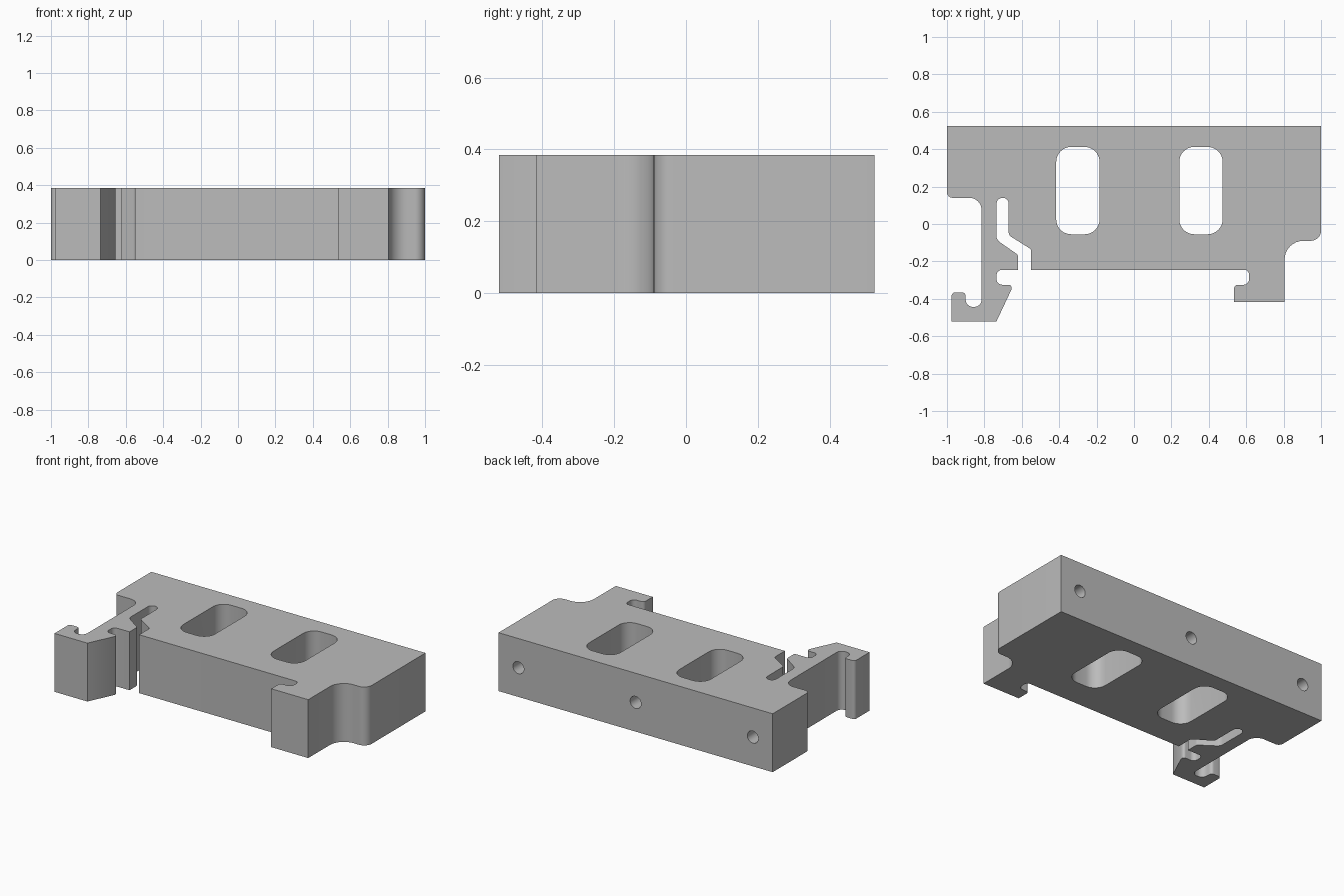
import bpy, bmesh, math
from mathutils import Vector, Matrix

if "Cube" in bpy.data.objects:
    bpy.data.objects.remove(bpy.data.objects["Cube"], do_unlink=True)

HEIGHT = 0.385

grey = bpy.data.materials.new("plain grey")
grey.use_nodes = True
grey.diffuse_color = (0.5, 0.5, 0.5, 1)
grey.node_tree.nodes["Principled BSDF"].inputs["Base Color"].default_value = (0.5, 0.5, 0.5, 1)


def rounded(corners, steps=8):
    """Outline from (x, y, radius) corners, each filleted by its radius."""
    out = []
    for i, (x, y, r) in enumerate(corners):
        p = Vector((x, y))
        if r == 0:
            out.append(p)
            continue
        a = (Vector(corners[i - 1][:2]) - p).normalized()
        b = (Vector(corners[(i + 1) % len(corners)][:2]) - p).normalized()
        half = a.angle(b) / 2
        centre = p + (a + b).normalized() * (r / math.sin(half))
        start = p + a * (r / math.tan(half)) - centre
        end = p + b * (r / math.tan(half)) - centre
        sweep = start.angle_signed(end)
        for k in range(steps + 1):
            out.append(centre + Matrix.Rotation(-sweep * k / steps, 2) @ start)
    return out


def prism(name, outline, z0, z1):
    bm = bmesh.new()
    face = bm.faces.new([bm.verts.new((p.x, p.y, z0)) for p in outline])
    top = bmesh.ops.extrude_face_region(bm, geom=[face])["geom"]
    bmesh.ops.translate(bm, vec=(0, 0, z1 - z0),
                        verts=[v for v in top if isinstance(v, bmesh.types.BMVert)])
    bmesh.ops.recalc_face_normals(bm, faces=bm.faces)
    mesh = bpy.data.meshes.new(name)
    bm.to_mesh(mesh)
    bm.free()
    obj = bpy.data.objects.new(name, mesh)
    bpy.context.collection.objects.link(obj)
    mesh.materials.append(grey)
    return obj


# Body outline: block, fixed hook, slit and spring clip
body = prism("rail_clip_body", rounded([
    (-1, .525, 0), (1, .525, 0), (1, -.09, .055), (.805, -.09, .1),
    # fixed hook
    (.805, -.418, 0), (.535, -.418, 0), (.535, -.325, .02),
    (.615, -.325, .03), (.615, -.245, .025),
    # slit behind the spring arm
    (-.55, -.245, 0), (-.55, -.135, .02), (-.67, -.06, .03), (-.67, .14, .032),
    (-.735, .14, .032), (-.735, -.085, .04), (-.62, -.165, .02), (-.62, -.245, 0),
    # clip nose and release tab
    (-.735, -.245, .03), (-.735, -.325, .03), (-.655, -.325, .015),
    (-.655, -.35, 0), (-.735, -.52, 0), (-.975, -.52, 0), (-.975, -.365, .02),
    (-.9, -.365, .02), (-.9, -.443, .038), (-.815, -.443, .038),
    # spring arm root
    (-.815, .14, .065), (-1, .14, .03)]), 0, HEIGHT)

cutters = []
# Through windows
for x in (-.3, .358):
    w, lo, hi, r = .116, -.055, .412, .08
    cutters.append(prism("window_cutter", rounded(
        [(x - w, lo, r), (x + w, lo, r), (x + w, hi, r), (x - w, hi, r)]), -.1, HEIGHT + .1))

# Blind screw holes in the back face
for x in (-.855, 0, .855):
    ring = [Vector((math.cos(a), math.sin(a))) * .04
            for a in (math.tau * k / 32 for k in range(32))]
    hole = prism("screw_hole_cutter", ring, -.2, .1)
    hole.matrix_world = Matrix.Translation((x, .525, HEIGHT / 2)) @ Matrix.Rotation(-math.pi / 2, 4, 'X')
    cutters.append(hole)

bpy.ops.object.select_all(action='DESELECT')
bpy.context.view_layer.objects.active = body
body.select_set(True)
for cutter in cutters:
    mod = body.modifiers.new("cut", 'BOOLEAN')
    mod.operation, mod.solver, mod.object = 'DIFFERENCE', 'EXACT', cutter
    bpy.ops.object.modifier_apply(modifier=mod.name)
    bpy.data.objects.remove(cutter, do_unlink=True)

bpy.ops.object.shade_smooth_by_angle(angle=math.radians(30))
